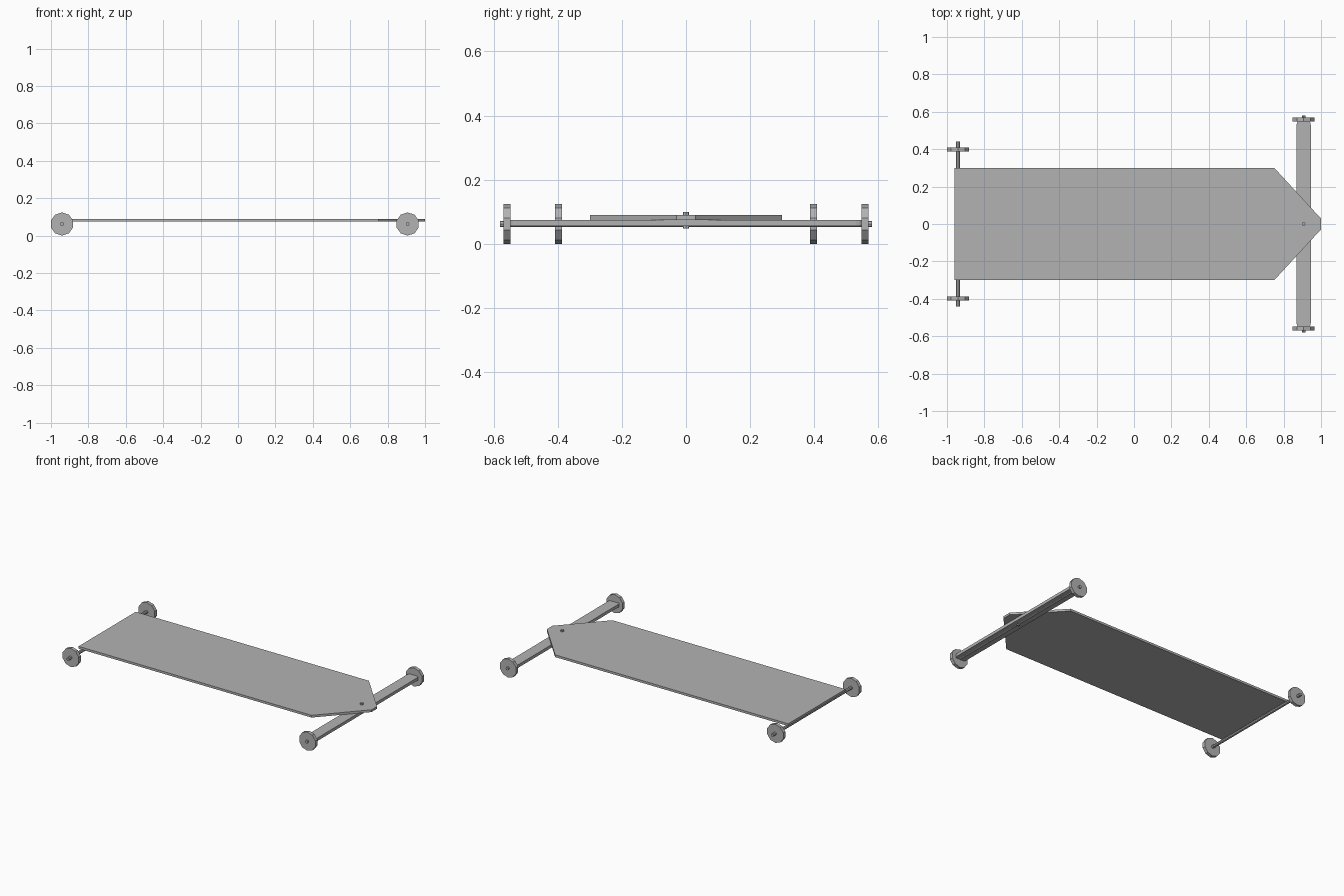
import bpy, bmesh
from math import pi, sin, cos
from mathutils import Matrix

cube = bpy.data.objects.get("Cube")
if cube:
    bpy.data.objects.remove(cube, do_unlink=True)

grey = bpy.data.materials.new("plain grey")
grey.use_nodes = True
colour = (0.45, 0.45, 0.45, 1)
grey.diffuse_color = colour
grey.node_tree.nodes["Principled BSDF"].inputs["Base Color"].default_value = colour


def finish(name, bm):
    mesh = bpy.data.meshes.new(name)
    bmesh.ops.recalc_face_normals(bm, faces=bm.faces)
    bm.to_mesh(mesh)
    bm.free()
    mesh.materials.append(grey)
    obj = bpy.data.objects.new(name, mesh)
    bpy.context.collection.objects.link(obj)
    return obj


def plate(name, outline, z0, z1):
    """Extrude a flat outline upwards."""
    bm = bmesh.new()
    face = bm.faces.new([bm.verts.new((x, y, z0)) for x, y in outline])
    up = bmesh.ops.extrude_face_region(bm, geom=[face])["geom"]
    verts = [v for v in up if isinstance(v, bmesh.types.BMVert)]
    bmesh.ops.translate(bm, verts=verts, vec=(0, 0, z1 - z0))
    return finish(name, bm)


def rod(name, centre, radius, length, sides, along_y=True):
    """Flat-sided cylinder along y, with a corner at the top, or along z."""
    bm = bmesh.new()
    bmesh.ops.create_cone(bm, cap_ends=True, segments=sides, radius1=radius,
                          radius2=radius, depth=length)
    turn = Matrix.Rotation(pi / 2, 4, 'X') if along_y else Matrix()
    bmesh.ops.transform(bm, matrix=Matrix.Translation(centre) @ turn, verts=bm.verts)
    return finish(name, bm)


wheel_radius = 0.062
rear_x, front_x = -0.941, 0.907

# Deck with a pointed, blunt nose
side = [(-0.96, 0.3), (0.75, 0.3), (0.985, 0.045), (1.0, 0.03)]
plate("deck", side + [(x, -y) for x, y in reversed(side)], 0.075, 0.09)

# Steering beam with rounded ends
half, end, corner = 0.038, 0.56, 0.03
quarter = [(half - corner + corner * cos(a), end - corner + corner * sin(a))
           for a in (i * pi / 8 for i in range(5))]
top = quarter + [(-x, y) for x, y in reversed(quarter)]
beam = top + [(-x, -y) for x, y in top]
plate("steering_beam", [(front_x + x, y) for x, y in beam], 0.055, 0.075)

# Steering pivot pin
rod("pivot_pin", (front_x, 0, 0.074), 0.01, 0.052, 8, along_y=False)

# Axles and wheels
for place, x, track, reach in (("rear", rear_x, 0.398, 0.44), ("front", front_x, 0.558, 0.58)):
    rod(place + "_axle", (x, 0, wheel_radius), 0.01, reach * 2, 8)
    for label, sign in (("far", 1), ("near", -1)):
        rod(f"{place}_{label}_wheel", (x, sign * track, wheel_radius), wheel_radius, 0.022, 10)
